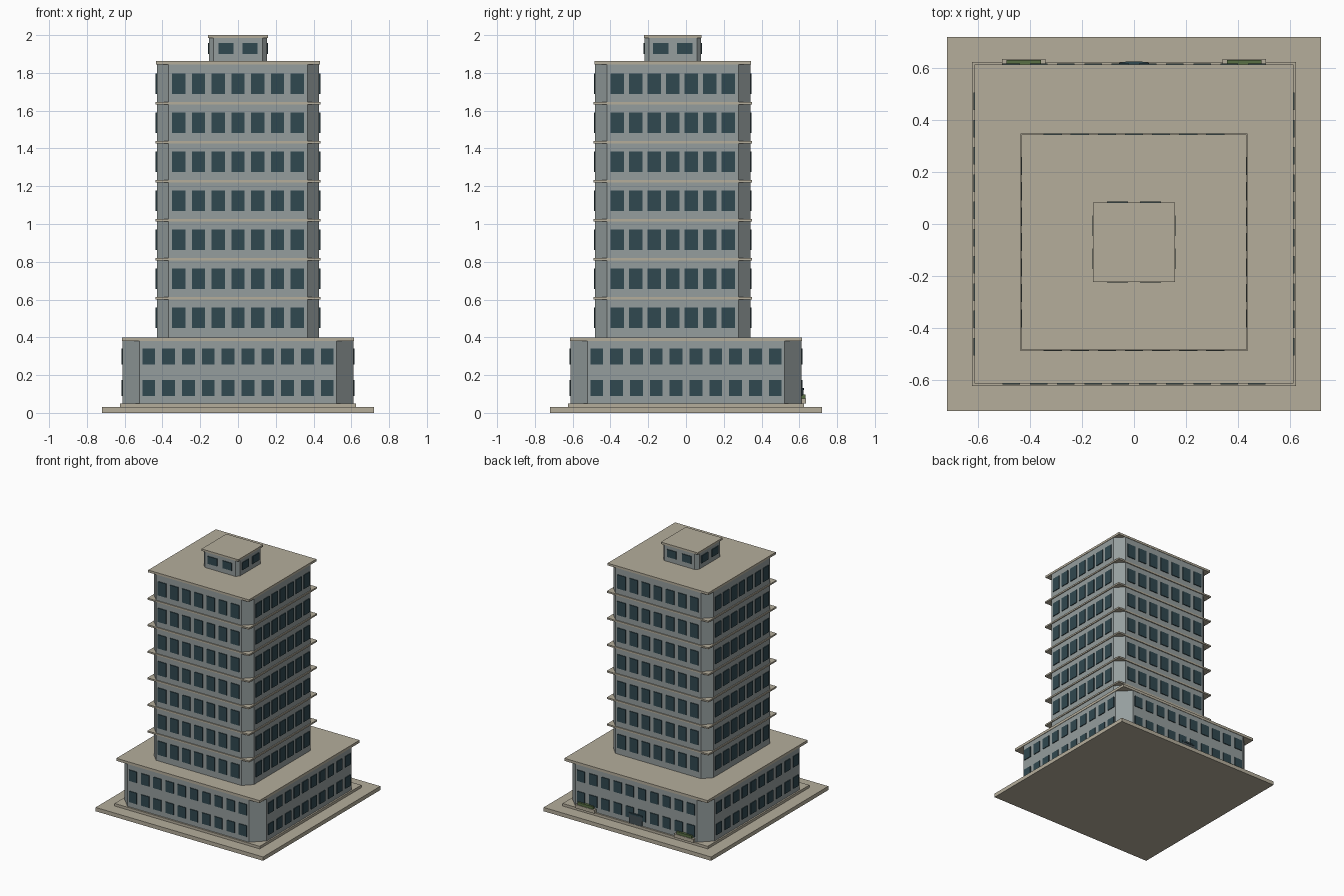
import bpy, bmesh
from mathutils import Matrix, Vector

if "Cube" in bpy.data.objects:
    bpy.data.objects.remove(bpy.data.objects["Cube"])


def mat(name, r, g, b):
    m = bpy.data.materials.new(name)
    m.diffuse_color = (r, g, b, 1)
    m.use_nodes = True
    m.node_tree.nodes["Principled BSDF"].inputs["Base Color"].default_value = m.diffuse_color
    return m


STONE = mat("stone", 0.46, 0.42, 0.33)
WALL = mat("wall", 0.30, 0.34, 0.34)
GLASS = mat("glass", 0.03, 0.065, 0.08)
GREEN = mat("hedge", 0.10, 0.16, 0.06)
DARK = mat("door_metal", 0.06, 0.08, 0.09)
CY = -0.07  # tower centre in y


def finish(name, bm, material):
    bmesh.ops.recalc_face_normals(bm, faces=bm.faces)
    me = bpy.data.meshes.new(name)
    bm.to_mesh(me)
    bm.free()
    me.materials.append(material)
    ob = bpy.data.objects.new(name, me)
    bpy.context.collection.objects.link(ob)
    return ob


def add_box(bm, lo, hi):
    lo, hi = Vector(lo), Vector(hi)
    bmesh.ops.create_cube(bm, size=1, matrix=Matrix.Translation((lo + hi) / 2)
                          @ Matrix.Diagonal((*(hi - lo), 1)))


def box(name, lo, hi, material):
    bm = bmesh.new()
    add_box(bm, lo, hi)
    return finish(name, bm, material)


def slab(name, hx, hy, cy, z0, z1):
    return box(name, (-hx, cy - hy, z0), (hx, cy + hy, z1), STONE)


def prism(name, pts, z0, z1, material):
    bm = bmesh.new()
    f = bm.faces.new([bm.verts.new((x, y, z0)) for x, y in pts])
    ext = bmesh.ops.extrude_face_region(bm, geom=[f])
    verts = [v for v in ext["geom"] if isinstance(v, bmesh.types.BMVert)]
    bmesh.ops.translate(bm, vec=(0, 0, z1 - z0), verts=verts)
    return finish(name, bm, material)


def body(name, hx, hy, cy, c, z0, z1):
    # chamfered-corner wall block
    q = [(hx - c, -hy), (hx, -hy + c), (hx, hy - c), (hx - c, hy)]
    pts = q + [(-x, y) for x, y in reversed(q)]
    return prism(name, [(x, y + cy) for x, y in pts], z0, z1, WALL)


def windows(name, hx, hy, cy, n, step_x, step_y, w, rows, out):
    # thin panes on all four sides
    bm = bmesh.new()
    for z0, z1 in rows:
        for i in range(n):
            k = i - (n - 1) / 2
            for s in (-1, 1):
                x, y = k * step_x, cy + s * hy
                add_box(bm, (x - w / 2, y - out, z0), (x + w / 2, y + out, z1))
                x, y = s * hx, cy + k * step_y
                add_box(bm, (x - out, y - w / 2, z0), (x + out, y + w / 2, z1))
    return finish(name, bm, GLASS)


# ground plinth and podium
slab("base_slab", 0.72, 0.72, 0, 0, 0.03)
slab("podium_step", 0.624, 0.624, 0, 0.03, 0.05)
body("podium_walls", 0.612, 0.612, 0, 0.09, 0.05, 0.38)
slab("podium_roof", 0.615, 0.615, 0, 0.38, 0.40)
windows("podium_windows", 0.612, 0.612, 0, 10, 0.105, 0.105, 0.068,
        [(0.09, 0.175), (0.255, 0.34)], 0.006)

# tower floors with projecting floor slabs
PITCH = 0.2065
body("tower_walls", 0.43, 0.412, CY, 0.063, 0.40, 1.845)
for i in range(1, 7):
    z = 0.40 + i * PITCH
    slab(f"floor_slab_{i}", 0.437, 0.419, CY, z - 0.006, z + 0.006)
slab("tower_roof", 0.433, 0.415, CY, 1.845, 1.862)
windows("tower_windows", 0.43, 0.412, CY, 7, 0.1045, 0.098, 0.07,
        [(0.45 + i * PITCH, 0.557 + i * PITCH) for i in range(7)], 0.006)

# rooftop room
body("rooftop_room", 0.154, 0.150, CY, 0.023, 1.862, 1.985)
slab("rooftop_room_roof", 0.158, 0.153, CY, 1.985, 2.0)
windows("rooftop_windows", 0.154, 0.150, CY, 2, 0.128, 0.127, 0.08,
        [(1.90, 1.958)], 0.006)

# rear entrance door with shallow curved canopy
box("entrance_door", (-0.055, 0.605, 0.05), (0.055, 0.622, 0.12), DARK)
prism("entrance_canopy", [(0.057, 0.61), (0.057, 0.621), (0.03, 0.626), (-0.03, 0.626),
                          (-0.057, 0.621), (-0.057, 0.61)], 0.12, 0.132, GLASS)

# rear planters
for side, s in (("left", -1), ("right", 1)):
    x = s * 0.425
    box(f"planter_{side}", (x - 0.083, 0.605, 0.05), (x + 0.083, 0.636, 0.077), STONE)
    box(f"hedge_{side}", (x - 0.066, 0.608, 0.077), (x + 0.066, 0.632, 0.098), GREEN)
